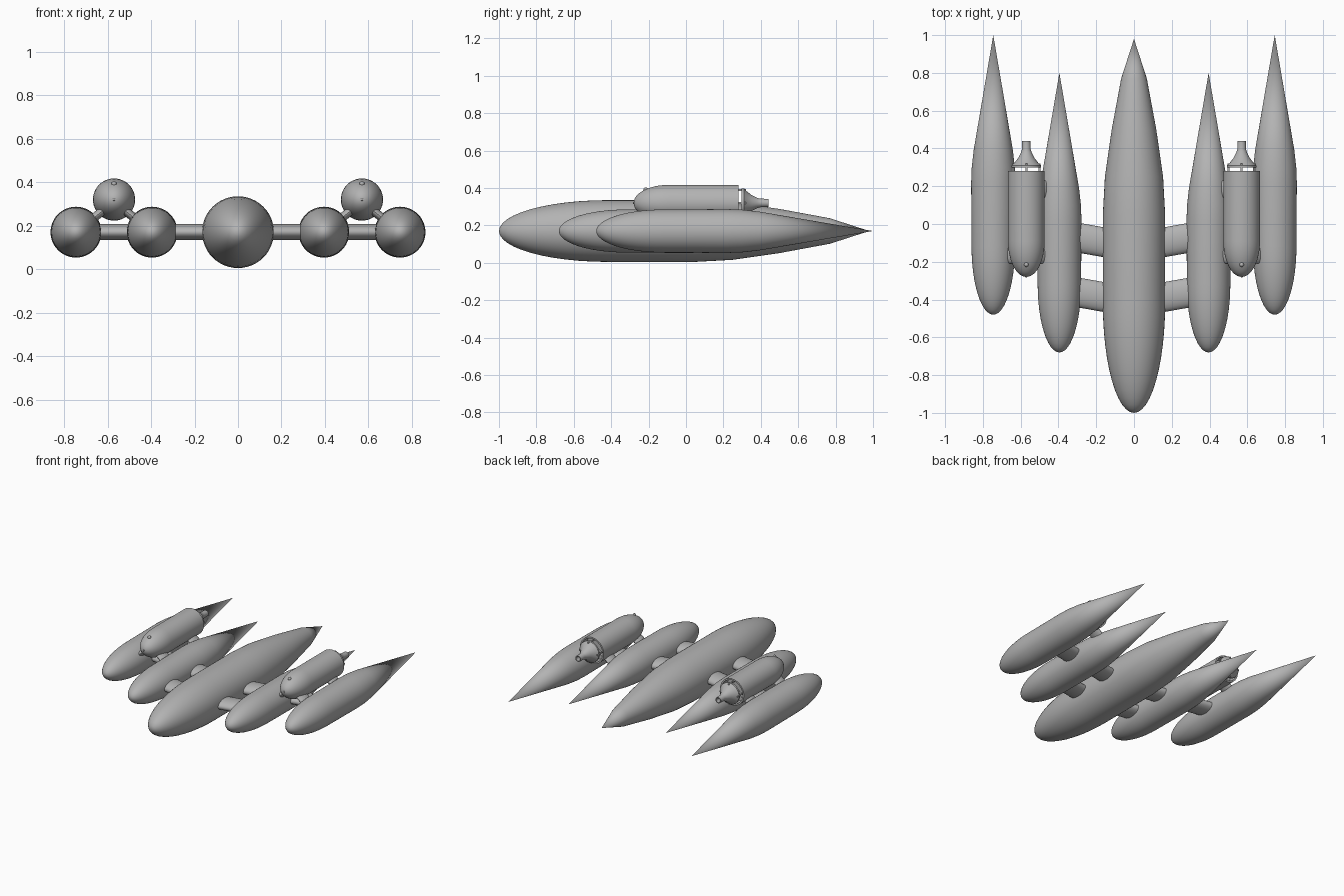
import bpy, bmesh, math
from mathutils import Vector, Matrix

old = bpy.data.objects.get("Cube")
if old:
    bpy.data.objects.remove(old, do_unlink=True)

grey = bpy.data.materials.new("hull grey")
grey.use_nodes = True
grey.diffuse_color = (0.45, 0.45, 0.45, 1)
grey.node_tree.nodes["Principled BSDF"].inputs["Base Color"].default_value = (0.45, 0.45, 0.45, 1)

AXIS_Z = 0.17
POD_Z = 0.32


def finish(bm, name, angle=35):
    bmesh.ops.recalc_face_normals(bm, faces=bm.faces)
    mesh = bpy.data.meshes.new(name)
    bm.to_mesh(mesh)
    bm.free()
    mesh.materials.append(grey)
    obj = bpy.data.objects.new(name, mesh)
    bpy.context.collection.objects.link(obj)
    bpy.ops.object.select_all(action='DESELECT')
    obj.select_set(True)
    bpy.context.view_layer.objects.active = obj
    bpy.ops.object.shade_smooth_by_angle(angle=math.radians(angle))
    return obj


def lathe(name, profile, x, y, z, sides=48):
    """Spin a (distance along y, radius) profile about a lengthwise axis."""
    bm = bmesh.new()
    verts = [bm.verts.new((r, d, 0)) for d, r in profile]
    edges = [bm.edges.new(pair) for pair in zip(verts, verts[1:])]
    bmesh.ops.spin(bm, geom=verts + edges, cent=(0, 0, 0), axis=(0, 1, 0),
                   angle=math.tau, steps=sides, use_duplicate=False)
    bmesh.ops.remove_doubles(bm, verts=bm.verts, dist=0.0002)
    bmesh.ops.translate(bm, verts=bm.verts, vec=(x, y, z))
    return finish(bm, name)


def nose(length, radius, steps=12):
    """Rounded half-ellipse nose starting at distance zero."""
    angles = [i / steps * math.pi / 2 for i in range(steps + 1)]
    return [(length * (1 - math.cos(a)), radius * math.sin(a)) for a in angles]


def strut(name, start, end, half_length, half_thick):
    """Oval bar joining two points, longest across y."""
    a, b = Vector(start), Vector(end)
    along = (b - a).normalized()
    wide = Vector((0, 1, 0))
    wide = (wide - along * wide.dot(along)).normalized()
    thin = along.cross(wide)
    turn = Matrix((wide, thin, along)).transposed().to_4x4()
    bm = bmesh.new()
    bmesh.ops.create_cone(bm, cap_ends=True, segments=24, radius1=1, radius2=1,
                          depth=(b - a).length)
    bmesh.ops.scale(bm, verts=bm.verts, vec=(half_length, half_thick, 1))
    bmesh.ops.transform(bm, verts=bm.verts,
                        matrix=Matrix.Translation((a + b) / 2) @ turn)
    return finish(bm, name)


def bump(name, x, y, z, radius):
    bm = bmesh.new()
    bmesh.ops.create_uvsphere(bm, u_segments=16, v_segments=8, radius=radius)
    bmesh.ops.translate(bm, verts=bm.verts, vec=(x, y, z))
    return finish(bm, name)


# Central hull
main_profile = nose(0.58, 0.165) + [(1.05, 0.165), (1.25, 0.154), (1.5, 0.118),
                                    (1.77, 0.068), (1.98, 0)]
lathe("main_hull", main_profile, 0, -1, AXIS_Z)

# Side hull and engine pod profiles
side_profile = nose(0.36, 0.115) + [(0.7, 0.117), (0.78, 0.114), (0.87, 0.104), (1.48, 0)]
pod_profile = nose(0.19, 0.097) + [(0.56, 0.097), (0.56, 0.086), (0.5, 0.084), (0.5, 0)]
nozzle_profile = [(0.02, 0), (0.02, 0.06), (0.018, 0.078), (0.03, 0.078), (0.045, 0.062),
                  (0.07, 0.043), (0.1, 0.028), (0.115, 0.023), (0.16, 0.022),
                  (0.16, 0.016), (0.12, 0.014), (0.12, 0)]

for side, s in (("left", 1), ("right", -1)):
    inner, outer, pod = s * 0.395, s * 0.745, s * 0.57
    lathe(f"inner_hull_{side}", side_profile, inner, -0.68, AXIS_Z)
    lathe(f"outer_hull_{side}", side_profile, outer, -0.48, AXIS_Z)

    # Swept struts between the hulls
    for place, y in (("front", -0.415), ("rear", -0.125)):
        strut(f"{place}_strut_{side}", (0, y, AXIS_Z), (inner, y + 0.07, AXIS_Z), 0.078, 0.037)
    strut(f"outer_strut_{side}", (inner, -0.06, AXIS_Z), (outer, 0.0, AXIS_Z), 0.078, 0.037)

    # Engine pod with nozzle held on by four pins
    lathe(f"engine_pod_{side}", pod_profile, pod, -0.28, POD_Z)
    lathe(f"nozzle_{side}", nozzle_profile, pod, 0.28, POD_Z)
    for i in range(4):
        dx, dz = math.sin(i * math.pi / 2), math.cos(i * math.pi / 2)
        pin_x, pin_z = pod + 0.07 * dx, POD_Z + 0.07 * dz
        strut_pin = bmesh.new()
        bmesh.ops.create_cube(strut_pin, size=1)
        bmesh.ops.scale(strut_pin, verts=strut_pin.verts, vec=(0.01, 0.14, 0.01))
        bmesh.ops.translate(strut_pin, verts=strut_pin.verts, vec=(pin_x, 0.25, pin_z))
        finish(strut_pin, f"nozzle_pin_{i + 1}_{side}")

    # Pod mounts reaching down to both hulls
    for place, y in (("front", -0.16), ("rear", 0.18)):
        for which, hull in (("inner", inner), ("outer", outer)):
            strut(f"{place}_{which}_mount_{side}", (pod, y, POD_Z - 0.01),
                  (hull, y, AXIS_Z), 0.05, 0.02)

    # Small lamps on the pod nose
    bump(f"top_lamp_{side}", pod, -0.215, POD_Z + 0.072, 0.012)
    bump(f"nose_lamp_{side}", pod, -0.278, POD_Z, 0.006)
